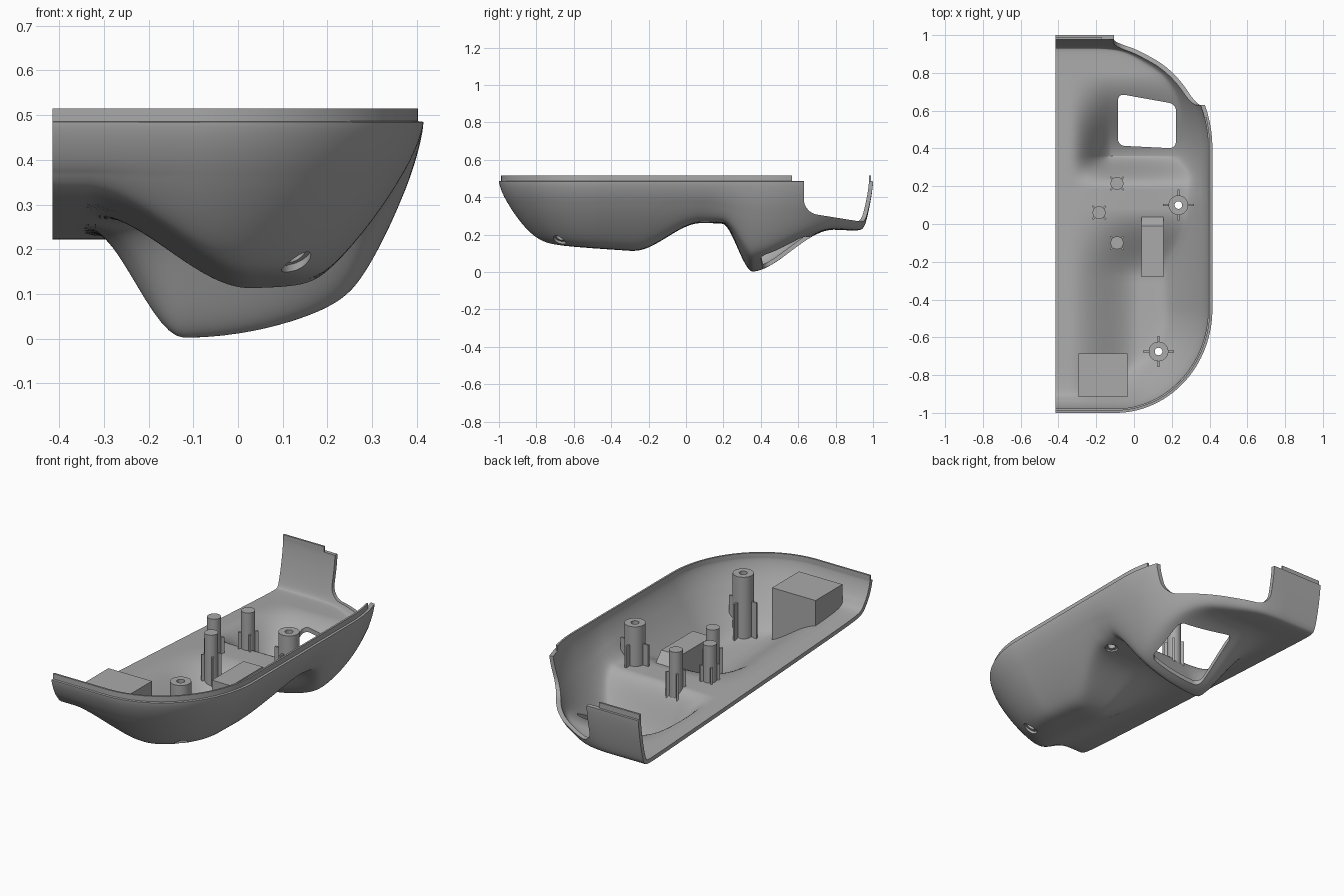
import bpy, bmesh, math
from mathutils import Vector, kdtree

cube = bpy.data.objects.get("Cube")
if cube:
    bpy.data.objects.remove(cube, do_unlink=True)

grey = bpy.data.materials.new("plain grey")
grey.use_nodes = True
grey.diffuse_color = (0.4, 0.4, 0.4, 1)
grey.node_tree.nodes["Principled BSDF"].inputs["Base Color"].default_value = (0.4, 0.4, 0.4, 1)

CUT, RIM, LIP = -0.415, 0.485, 0.515


def step(v, a, b):
    t = min(1, max(0, (v - a) / (b - a)))
    return t * t * (3 - 2 * t)


def mix(a, b, t):
    return a + (b - a) * t


# Rim outline: straight ends, elliptical corners, straight side
def raw_outline():
    quarter = [i * math.pi / 400 for i in range(201)]
    pts = [Vector((CUT, -1))]
    pts += [Vector((-0.1 + 0.515 * math.sin(a), -0.45 - 0.55 * math.cos(a))) for a in quarter]
    pts += [Vector((-0.1 + 0.515 * math.cos(a), 0.4 + 0.6 * math.sin(a))) for a in quarter]
    return pts + [Vector((CUT, 1))]


def resample(pts, n):
    lengths = [0]
    for a, b in zip(pts, pts[1:]):
        lengths.append(lengths[-1] + (b - a).length)
    out, k = [], 0
    for i in range(n + 1):
        target = lengths[-1] * i / n
        while k < len(pts) - 2 and lengths[k + 1] < target:
            k += 1
        out.append(pts[k].lerp(pts[k + 1], (target - lengths[k]) / (lengths[k + 1] - lengths[k])))
    return out


ring = resample(raw_outline(), 300)
fine = resample(raw_outline(), 3000)
tree = kdtree.KDTree(len(fine))
for i, p in enumerate(fine):
    tree.insert((p.x, p.y, 0), i)
tree.balance()


# Height of the underside: sloping base strip, belly, foot ridge, then the curved wall
def height(x, y):
    d = tree.find((x, y, 0))[2]
    base = mix(0.318, 0.217, (y + 0.93) / 1.86)
    belly = 0.109 + 0.15 * step(y, -0.28, 0.08) + 0.07 * max(0, -0.3 - y)
    front = mix(base, belly, step(x, -0.34, 0.03))
    ridge = mix(base, 0.6 * max(0, x + 0.12) ** 2, step(x, -0.34, -0.12))
    back = mix(ridge, base, step(y, 0.345, 0.8))
    floor = mix(front, back, step(y, 0.19, 0.36))
    flap = step(y, 0.6, 0.9) * (1 - step(x, -0.2, 0.1))
    steep = 1.02 + 0.43 * step(y, 0.1, 0.4) + 0.75 * flap
    wall = RIM - steep * d ** 0.7
    soft = 0.05 * min(1, d / 0.05)
    return min(RIM, 0.5 * (wall + floor + math.hypot(wall - floor, soft)))


def finish(name, bm, smooth=True):
    bmesh.ops.recalc_face_normals(bm, faces=bm.faces)
    mesh = bpy.data.meshes.new(name)
    bm.to_mesh(mesh)
    bm.free()
    mesh.materials.append(grey)
    ob = bpy.data.objects.new(name, mesh)
    bpy.context.collection.objects.link(ob)
    if smooth:
        activate(ob)
        bpy.ops.object.shade_smooth_by_angle(angle=math.radians(35))
    return ob


def activate(ob):
    bpy.ops.object.select_all(action='DESELECT')
    ob.select_set(True)
    bpy.context.view_layer.objects.active = ob


def prism(pts, z0, z1):
    bm = bmesh.new()
    face = bm.faces.new([bm.verts.new((x, y, z0)) for x, y in pts])
    top = bmesh.ops.extrude_face_region(bm, geom=[face])["geom"]
    for v in top:
        if isinstance(v, bmesh.types.BMVert):
            v.co.z = z1
    return bm


def circle(x, y, r, n=32):
    return [(x + r * math.cos(i * math.tau / n), y + r * math.sin(i * math.tau / n)) for i in range(n)]


def carve(ob, cutter):
    cutter.hide_render = True
    mod = ob.modifiers.new("cut", 'BOOLEAN')
    mod.operation, mod.solver, mod.object = 'DIFFERENCE', 'EXACT', cutter
    activate(ob)
    bpy.ops.object.modifier_apply(modifier=mod.name)
    bpy.data.objects.remove(cutter, do_unlink=True)


# Shell: rings stepping inward from the rim to the cut plane
bm = bmesh.new()
rows, N = 70, len(ring) - 1
grid = []
for i, p in enumerate(ring):
    spine = Vector((CUT, -0.75 + 1.5 * i / N))
    line = []
    for j in range(rows + 1):
        q = p.lerp(spine, (j / rows) ** 1.6)
        line.append(bm.verts.new((q.x, q.y, RIM if j == 0 else height(q.x, q.y))))
    grid.append(line)
for a, b in zip(grid, grid[1:]):
    for j in range(rows):
        bm.faces.new((a[j], b[j], b[j + 1], a[j + 1]))
bmesh.ops.recalc_face_normals(bm, faces=bm.faces)
if sum(f.normal.z for f in bm.faces) > 0:
    bmesh.ops.reverse_faces(bm, faces=bm.faces)
mesh = bpy.data.meshes.new("shell")
bm.to_mesh(mesh)
bm.free()
mesh.materials.append(grey)
shell = bpy.data.objects.new("shell", mesh)
bpy.context.collection.objects.link(shell)
solid = shell.modifiers.new("thickness", 'SOLIDIFY')
solid.thickness, solid.offset = 0.022, -1
activate(shell)
bpy.ops.object.modifier_apply(modifier=solid.name)

# Rounded window behind the foot ridge
bm = prism([(-0.085, 0.415), (0.222, 0.4), (0.222, 0.635), (-0.085, 0.69)], -0.3, 0.6)
upright = [e for e in bm.edges if abs(e.verts[0].co.z - e.verts[1].co.z) > 0.1]
bmesh.ops.bevel(bm, geom=upright, offset=0.035, segments=6, profile=0.5, affect='EDGES')
carve(shell, finish("window_cutter", bm, False))

# Notch in the back corner wall, rounded along its two lower inside edges
bm = prism([(0.63, 0.9), (0.63, 0.318), (1.6, 0.163), (1.6, 0.9)], -0.105, 0.9)
for v in bm.verts:
    v.co = (v.co.z, v.co.x, v.co.y)
corner = min(bm.verts, key=lambda v: (v.co - Vector((-0.105, 0.63, 0.318))).length)
low = [e for e in corner.link_edges if e.other_vert(corner).co.z < 0.5]
bmesh.ops.bevel(bm, geom=low, offset=0.07, segments=8, profile=0.5, affect='EDGES')
carve(shell, finish("notch_cutter", bm, False))

# Screw holes
BOSSES = [("back", 0.235, 0.1, 0.40), ("front", 0.13, -0.675, 0.36)]
for name, x, y, _ in BOSSES:
    carve(shell, finish("hole_cutter", prism(circle(x, y, 0.033), -0.3, 0.6), False))
activate(shell)
bpy.ops.object.shade_smooth_by_angle(angle=math.radians(35))


# Raised lip just inside the rim
def lip(name, keep):
    bm = bmesh.new()
    loops = []
    for i, p in enumerate(ring):
        t = (ring[min(i + 1, N)] - ring[max(i - 1, 0)]).normalized()
        inward = Vector((-t.y, t.x))
        if keep(p):
            a, b = p + inward * 0.012, p + inward * 0.022
            loops.append([bm.verts.new((q.x, q.y, z)) for q, z in
                          ((a, 0.475), (a, LIP), (b, LIP), (b, 0.475))])
    for a, b in zip(loops, loops[1:]):
        for k in range(4):
            bm.faces.new((a[k], b[k], b[k - 3], a[k - 3]))
    bm.faces.new(loops[0])
    bm.faces.new(loops[-1])
    return finish(name, bm)


lip("rim_lip", lambda p: p.y < 0.57)
lip("flap_lip", lambda p: p.y > 0.9 and p.x < -0.16)


# Solid parts standing on the floor, their undersides following it
def standing(name, pts, top, cuts=0, smooth=False, slope=None):
    bm = prism(pts, 0, top)
    if slope:
        for v in bm.verts:
            if v.co.z > 0 and v.co.y > slope[0]:
                v.co.z = slope[1]
    if cuts:
        bmesh.ops.subdivide_edges(bm, edges=bm.edges[:], cuts=cuts, use_grid_fill=True)
    for v in bm.verts:
        ground = height(v.co.x, v.co.y) + 0.01
        if v.co.z < ground:
            v.co.z = ground
    return finish(name, bm, smooth)


def rect(x0, x1, y0, y1):
    return [(x0, y0), (x1, y0), (x1, y1), (x0, y1)]


standing("corner_block", rect(-0.295, -0.035, -0.915, -0.685), 0.46, 6)
standing("centre_block", rect(0.04, 0.155, -0.28, -0.01), 0.33, 6)
standing("centre_block_ramp", rect(0.04, 0.155, -0.01, 0.04), 0.33, 0, False, (0.03, 0.275))


def ribs(name, x, y, inner, reach, top, turn):
    for k in range(4):
        a = turn + k * math.pi / 2
        u, w = Vector((math.cos(a), math.sin(a))), Vector((-math.sin(a), math.cos(a))) * 0.005
        c = Vector((x, y))
        pts = [c + u * inner - w, c + u * reach - w, c + u * reach + w, c + u * inner + w]
        standing(f"{name}_rib_{k + 1}", [tuple(p) for p in pts], top)


for name, x, y, rib_top in BOSSES:
    boss = standing(name + "_screw_boss", circle(x, y, 0.052), 0.5, 0, True)
    carve(boss, finish("bore_cutter", prism(circle(x, y, 0.02), -0.3, 0.6), False))
    ribs(name + "_boss", x, y, 0.045, 0.082, rib_top, 0)

for k, (x, y) in enumerate([(-0.09, 0.215), (-0.185, 0.06), (-0.09, -0.1)]):
    standing(f"pin_{k + 1}", circle(x, y, 0.034), 0.485, 0, True)
    ribs(f"pin_{k + 1}", x, y, 0.028, 0.05, 0.37, math.pi / 4)
